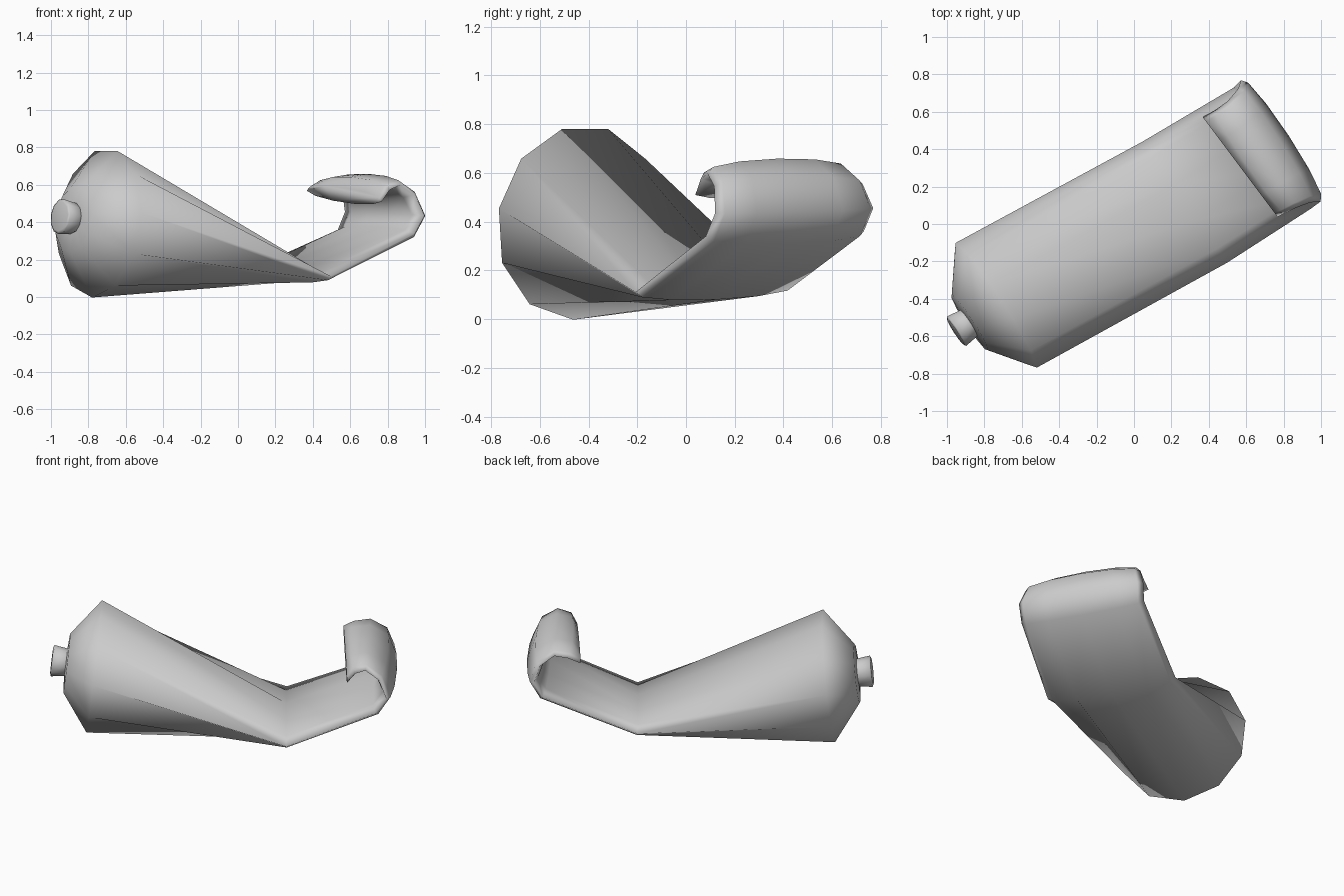
import bpy, bmesh, math
from mathutils import Vector

if "Cube" in bpy.data.objects:
    bpy.data.objects.remove(bpy.data.objects["Cube"])

SIDES = 11
ANGLES = [-math.pi / 2 + 2 * math.pi * k / SIDES for k in range(SIDES)]


def section(center, half, normal, thick):
    """Elliptical ring: half = half-width vector, thick = half-thickness."""
    return [center + half * math.cos(a) + normal * thick * math.sin(a) for a in ANGLES]


def loft(name, rings, smooth):
    """Skin a list of rings, cap both ends and shade smooth."""
    bm = bmesh.new()
    vs = [[bm.verts.new(p) for p in r] for r in rings]
    for a, b in zip(vs, vs[1:]):
        for i in range(len(a)):
            j = (i + 1) % len(a)
            bm.faces.new((a[i], a[j], b[j], b[i]))
    bm.faces.new(vs[0])
    bm.faces.new(vs[-1])
    bmesh.ops.recalc_face_normals(bm, faces=bm.faces)
    me = bpy.data.meshes.new(name)
    bm.to_mesh(me)
    bm.free()
    ob = bpy.data.objects.new(name, me)
    bpy.context.collection.objects.link(ob)
    bpy.ops.object.select_all(action='DESELECT')
    ob.select_set(True)
    bpy.context.view_layer.objects.active = ob
    bpy.ops.object.shade_smooth_by_angle(angle=math.radians(smooth))
    return ob


# Frame of the round end: axis towards the cap, sideways and up directions
axis = Vector((-0.832, -0.543, 0.114)).normalized()
side = Vector((-0.546, 0.838, 0)).normalized()
up = side.cross(axis).normalized()
if up.z < 0:
    up = -up
base = Vector((-0.742, -0.438, 0.397))


def round_ring(dist, r, shift=0):
    return section(base + axis * dist + up * shift, side * r, up, r)


# Flattened, curled tail: near edge, far edge, half-thickness
tail = [
    ((0.50, -0.21, 0.105), (0.045, 0.445, 0.135), 0.04),
    ((0.95, 0.08, 0.335), (0.535, 0.735, 0.355), 0.045),
    ((1.005, 0.12, 0.435), (0.575, 0.775, 0.455), 0.045),
    ((0.95, 0.115, 0.55), (0.56, 0.73, 0.56), 0.045),
    ((0.87, 0.085, 0.605), (0.50, 0.66, 0.62), 0.047),
    ((0.81, 0.055, 0.58), (0.43, 0.61, 0.605), 0.055),
    ((0.77, 0.035, 0.515), (0.365, 0.575, 0.575), 0.04),
]
mids = [(Vector(n) + Vector(f)) / 2 for n, f, t in tail]
rings = [round_ring(0.172, 0.07), round_ring(0.165, 0.18), round_ring(0, 0.402)]
for i, (n, f, t) in enumerate(tail):
    half = (Vector(f) - Vector(n)) / 2
    prev = mids[i - 1] if i else base
    if i + 1 < len(tail):
        along = (mids[i + 1] - mids[i]).normalized() + (mids[i] - prev).normalized()
    else:
        along = Vector((-0.84, -0.54, 0))   # the lip points straight back
    rings.append(section(mids[i], half, along.cross(half).normalized(), t))

# Squeezed tube with shoulder and rolled end
loft("tube_body", rings, 180)

# Screw cap
loft("cap", [round_ring(0.15, 0.08, 0.005), round_ring(0.18, 0.085, 0.005),
             round_ring(0.25, 0.095, 0.005), round_ring(0.256, 0.08, 0.005)], 180)
